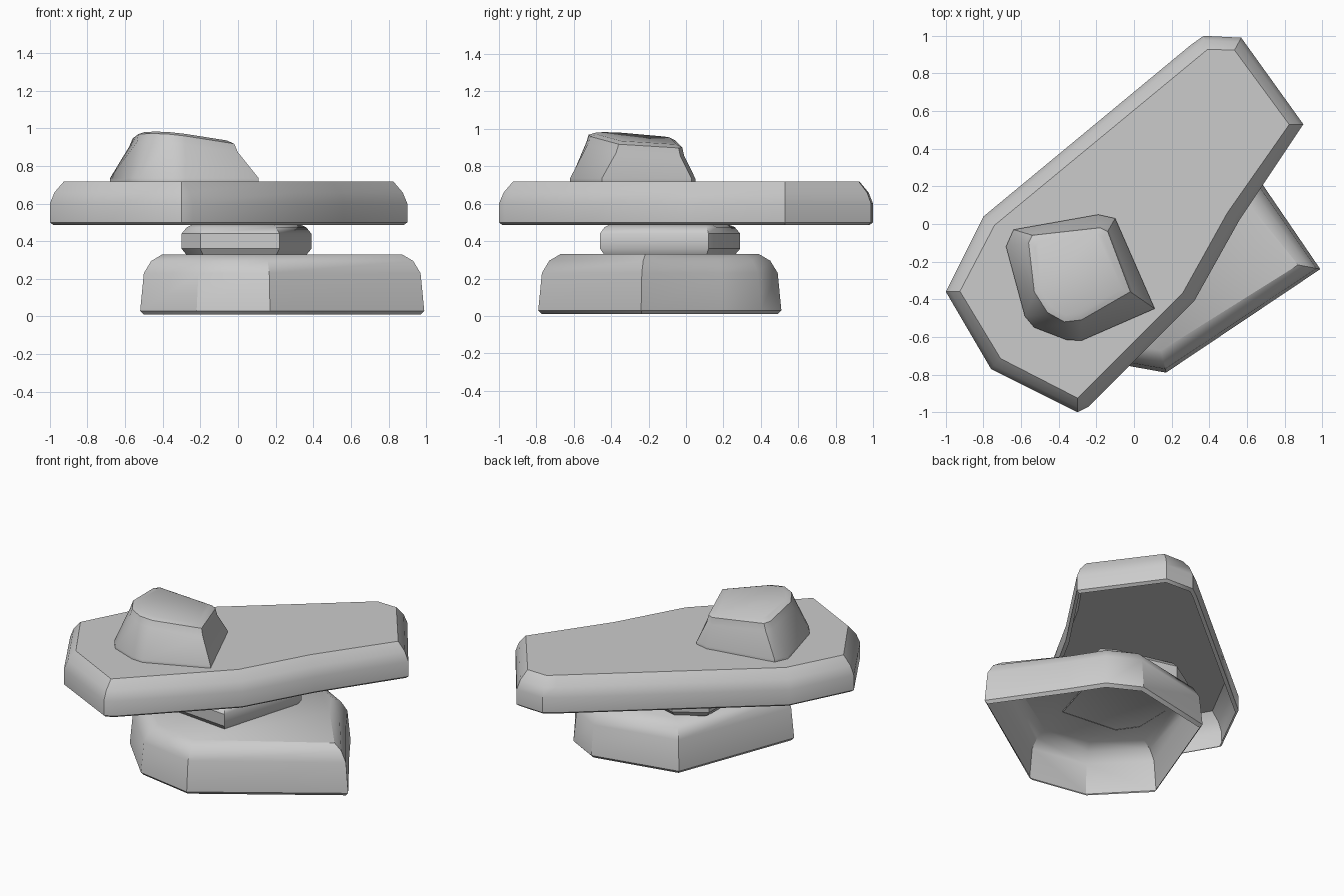
import bpy, bmesh, math
from mathutils import Vector

if "Cube" in bpy.data.objects:
    bpy.data.objects.remove(bpy.data.objects["Cube"])


def inset(outline, d):
    """Move each corner of a counter-clockwise outline inward by d."""
    pts = [Vector(p) for p in outline]
    result = []
    for i, p in enumerate(pts):
        a = (p - pts[i - 1]).normalized()
        b = (pts[(i + 1) % len(pts)] - p).normalized()
        t = (a + b).normalized()
        result.append(p + Vector((-t.y, t.x)) * d)
    return result


def stone(name, rings):
    """Loft rings of 3D points, cap the top, leave the underside open."""
    bm = bmesh.new()
    loops = [[bm.verts.new(p) for p in ring] for ring in rings]
    n = len(loops[0])
    for low, high in zip(loops, loops[1:]):
        for i in range(n):
            j = (i + 1) % n
            bm.faces.new((low[i], low[j], high[j], high[i]))
    bm.faces.new(loops[-1])
    mesh = bpy.data.meshes.new(name)
    bm.to_mesh(mesh)
    bm.free()
    ob = bpy.data.objects.new(name, mesh)
    bpy.context.collection.objects.link(ob)
    bpy.ops.object.select_all(action='DESELECT')
    ob.select_set(True)
    bpy.context.view_layer.objects.active = ob
    bpy.ops.object.shade_smooth_by_angle(angle=math.radians(35))
    return ob


def flat_stone(name, outline, profile):
    """Profile is a list of (inset, height) pairs."""
    stone(name, [[(p.x, p.y, z) for p in inset(outline, d)] for d, z in profile])


# Base stone
flat_stone("base_stone",
           [(.99, -.24), (.69, .2), (.56, .4), (.35, .51), (-.22, .39),
            (-.52, -.41), (-.22, -.72), (.17, -.79)],
           [(.02, .01), (0, .03), (.02, .23), (.06, .295), (.12, .33)])

# Small spacer stone
flat_stone("spacer_stone",
           [(.22, -.46), (.39, .12), (.29, .19), (-.1, .29), (-.29, .17),
            (-.3, -.28), (-.2, -.42)],
           [(.03, .325), (0, .36), (0, .44), (.03, .475), (.06, .487)])

# Long slab stone
flat_stone("slab_stone",
           [(-1, -.36), (-.76, -.77), (-.3, -1), (-.24, -.97), (.32, -.41),
            (.56, .02), (.9, .53), (.57, .99), (.37, 1), (.3, .95), (-.8, .04)],
           [(.02, .485), (0, .5), (0, .6), (.025, .66), (.075, .718)])

# Top stone with a tilted crown
foot = [(-.68, -.12), (-.58, -.49), (-.53, -.55), (-.36, -.615), (-.28, -.62),
        (.11, -.45), (-.1, .03), (-.19, .05), (-.64, -.03)]
crown = [(-.56, -.1), (-.53, -.36), (-.46, -.47), (-.37, -.52), (-.28, -.51),
         (-.02, -.36), (-.14, -.04), (-.18, -.02), (-.54, -.06)]
rings = [[(x, y, .718) for x, y in foot], [(x, y, .735) for x, y in foot]]
for mix, drop, shrink in ((.85, .06, 1), (1, .015, 1), (1, 0, .86)):
    ring = []
    for f, c in zip(foot, crown):
        p = Vector(f).lerp(Vector(c), mix)
        p = Vector((-.31, -.26)).lerp(p, shrink)
        z = .987 - .1 * (p.x + .48) - .1 * (p.y + .44) - drop
        ring.append((p.x, p.y, min(z, .985)))
    rings.append(ring)
stone("top_stone", rings)
